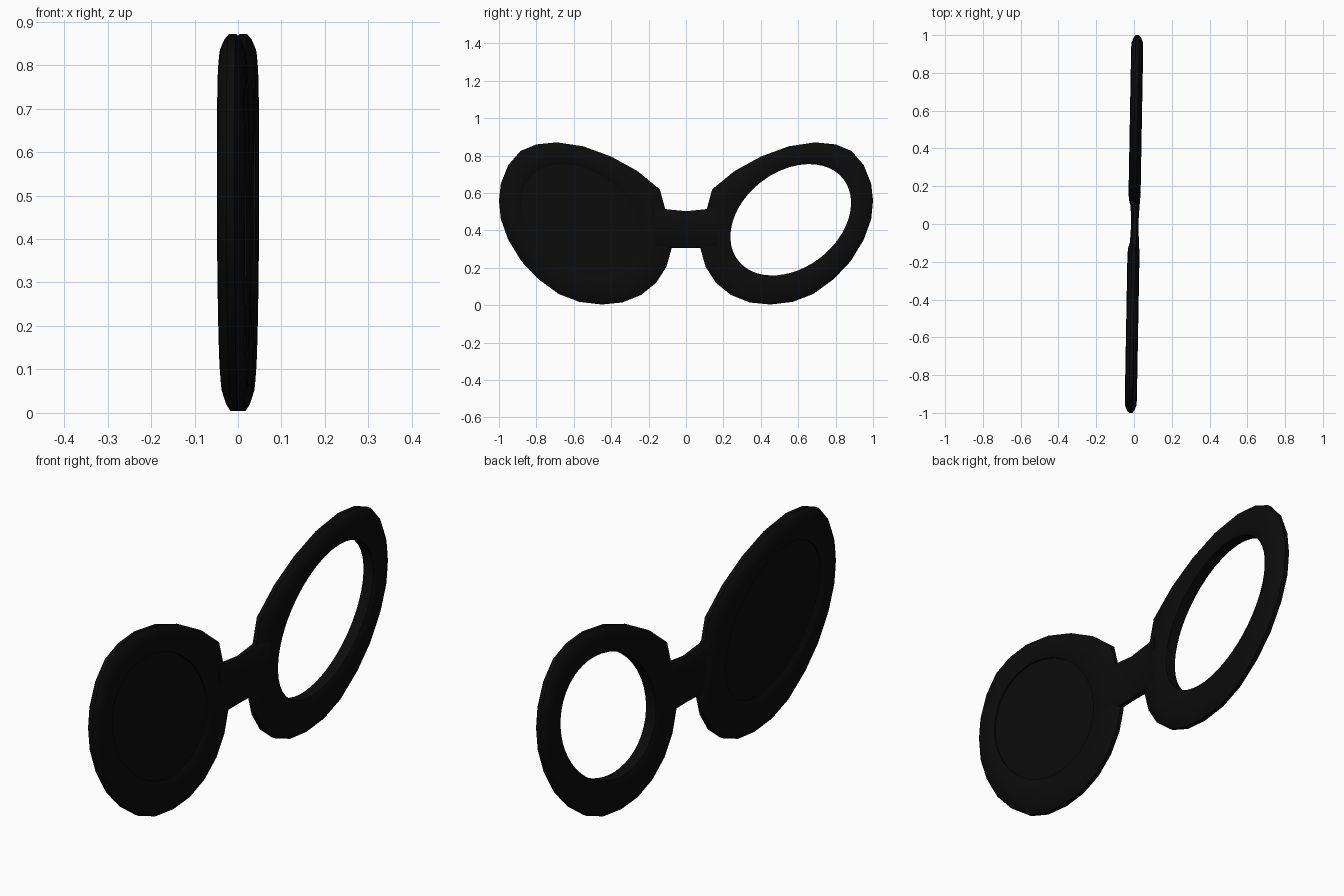
import bpy, bmesh, math
from mathutils import Vector

cube = bpy.data.objects.get("Cube")
if cube:
    bpy.data.objects.remove(cube, do_unlink=True)

LEAN = 0.018                      # slight turn of the whole piece about z
CENTRE = Vector((0.56, 0.457))    # middle of each opening (y, z)
MAJOR, MINOR, TILT = 0.356, 0.257, math.radians(37.6)

# Outer outline of one rim (y, z)
OUTLINE = [(0.14, 0.62), (0.26, 0.718), (0.40, 0.795), (0.55, 0.85), (0.69, 0.871),
           (0.80, 0.86), (0.885, 0.825), (0.95, 0.75), (0.99, 0.65), (1.0, 0.56),
           (0.99, 0.46), (0.95, 0.35), (0.88, 0.235), (0.79, 0.14), (0.68, 0.06),
           (0.57, 0.018), (0.45, 0.004), (0.34, 0.015), (0.24, 0.055), (0.16, 0.12),
           (0.105, 0.205), (0.078, 0.30), (0.085, 0.40), (0.11, 0.51)]

# Rim cross-section: fraction from outer edge to opening, half thickness
SECTION = [(0.0, 0.009), (0.1, 0.019), (0.3, 0.029), (0.55, 0.032),
           (0.88, 0.031), (1.0, 0.024)]

black = bpy.data.materials.new("matte black")
black.use_nodes = True
colour = (0.0035, 0.0035, 0.0035, 1)
black.diffuse_color = colour
black.node_tree.nodes["Principled BSDF"].inputs["Base Color"].default_value = colour


def finish(name, bm, angle=40):
    bmesh.ops.recalc_face_normals(bm, faces=bm.faces)
    mesh = bpy.data.meshes.new(name)
    bm.to_mesh(mesh)
    bm.free()
    mesh.materials.append(black)
    ob = bpy.data.objects.new(name, mesh)
    bpy.context.collection.objects.link(ob)
    bpy.ops.object.select_all(action='DESELECT')
    ob.select_set(True)
    bpy.context.view_layer.objects.active = ob
    bpy.ops.object.shade_smooth_by_angle(angle=math.radians(angle))
    return ob


def opening_point(p):
    """Point of the tilted oval opening on the ray from its centre to p."""
    d = (p - CENTRE).normalized()
    c, s = math.cos(TILT), math.sin(TILT)
    u, v = d.x * c + d.y * s, d.y * c - d.x * s
    return CENTRE + d / math.sqrt((u / MAJOR) ** 2 + (v / MINOR) ** 2)


outer = []
for i, p in enumerate(OUTLINE):
    a, b = Vector(p), Vector(OUTLINE[(i + 1) % len(OUTLINE)])
    outer += [a, (a + b) / 2]
inner = [opening_point(p) for p in outer]


def add_loop(bm, points, half, side):
    return [bm.verts.new((half + LEAN * side * p.x, side * p.x, p.y)) for p in points]


def bridge_loops(bm, a, b):
    n = len(a)
    for i in range(n):
        j = (i + 1) % n
        bm.faces.new((a[i], a[j], b[j], b[i]))


def make_rim(name, side):
    bm = bmesh.new()
    profile = SECTION + [(f, -h) for f, h in reversed(SECTION)]
    loops = [add_loop(bm, [o.lerp(i, f) for o, i in zip(outer, inner)], h, side)
             for f, h in profile]
    for k, loop in enumerate(loops):
        bridge_loops(bm, loop, loops[(k + 1) % len(loops)])
    finish(name, bm)


def make_lens(name, side):
    bm = bmesh.new()
    edge = [CENTRE + (p - CENTRE) * 1.02 for p in inner]
    front, back = (add_loop(bm, edge, h, side) for h in (0.017, -0.017))
    bridge_loops(bm, front, back)
    bm.faces.new(front)
    bm.faces.new(back)
    finish(name, bm)


def make_bridge():
    # Stations along y: y, bottom, top, half thickness
    stations = [(-0.17, 0.29, 0.53, 0.029), (-0.1, 0.305, 0.513, 0.024),
                (0, 0.305, 0.503, 0.019),
                (0.1, 0.305, 0.513, 0.024), (0.17, 0.29, 0.53, 0.029)]
    bm = bmesh.new()
    loops = []
    for y, lo, hi, h in stations:
        x = 0.004 + LEAN * y
        ring = [(x - h, lo + 0.02), (x - h * 0.5, lo), (x + h * 0.5, lo), (x + h, lo + 0.02),
                (x + h, hi - 0.02), (x + h * 0.5, hi), (x - h * 0.5, hi), (x - h, hi - 0.02)]
        loops.append([bm.verts.new((px, y, pz)) for px, pz in ring])
    for a, b in zip(loops, loops[1:]):
        bridge_loops(bm, a, b)
    bm.faces.new(loops[0])
    bm.faces.new(loops[-1])
    finish("nose_bridge", bm)


make_rim("open_rim", 1)
make_rim("covered_rim", -1)
make_lens("eye_cover", -1)
make_bridge()
